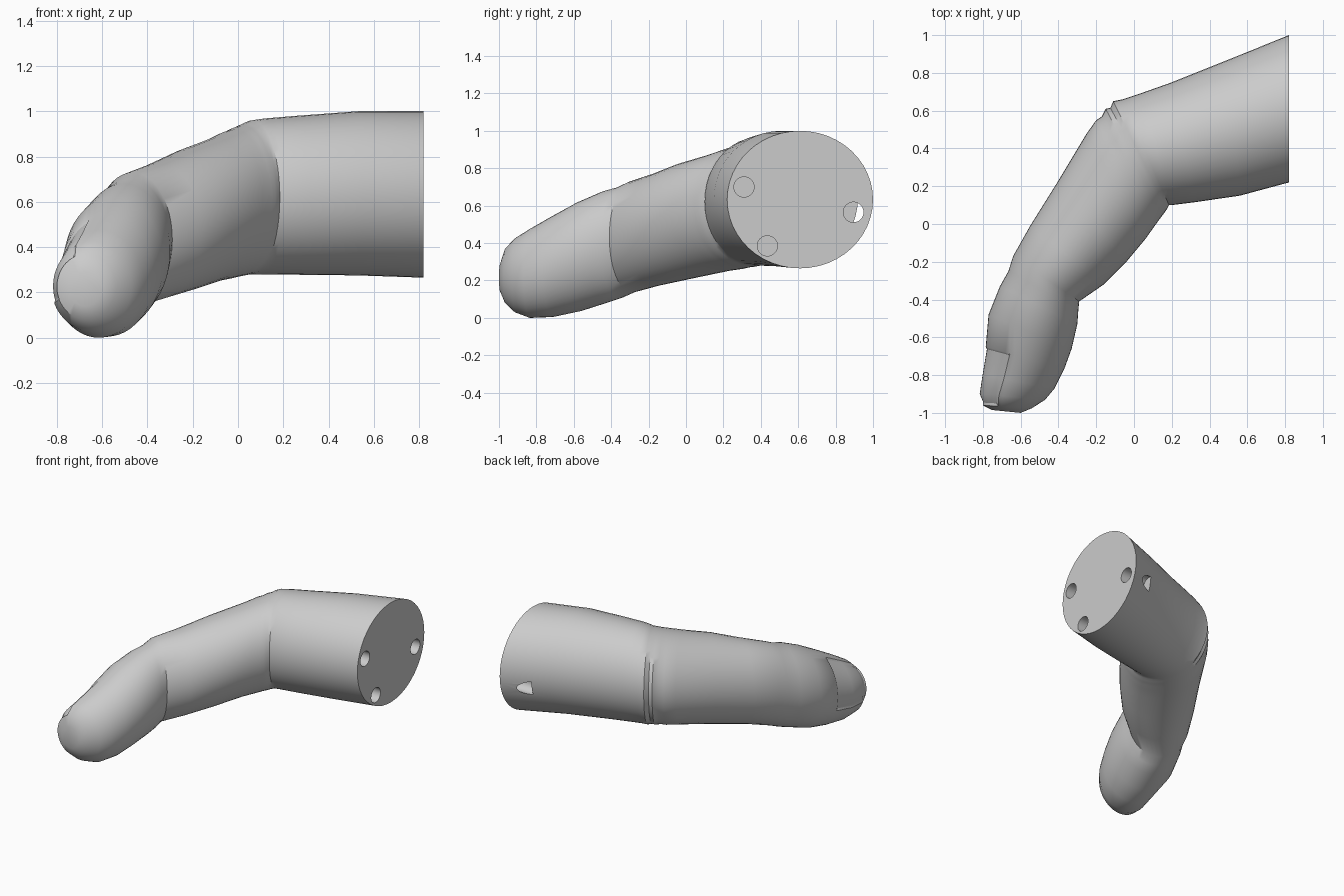
import bpy
import bmesh
from math import cos, sin, tau, radians
from mathutils import Vector, Matrix

SIDES = 48

# Remove the default object
default = bpy.data.objects.get("Cube")
if default:
    bpy.data.objects.remove(default, do_unlink=True)

# One plain material
grey = bpy.data.materials.new("plain grey")
grey.use_nodes = True
colour = (0.6, 0.6, 0.6, 1)
grey.diffuse_color = colour
grey.node_tree.nodes["Principled BSDF"].inputs["Base Color"].default_value = colour

# Cross-sections: outer point (x, y), inner point (x, y), lowest z, highest z
BASE_SEGMENT = [
    (.82, 1, .82, .22, .265, 1),
    (.5, .87, .56, .15, .275, 1),
    (.2, .75, .32, .115, .278, .98),
    (.03, .69, .2, .1, .28, .968),
]
KNUCKLE = [
    (-.06, .66, .185, .1, .28, .96),
    (-.11, .65, .175, .08, .277, .945),
    (-.125, .615, .165, .065, .274, .937),
    (-.15, .61, .15, .045, .27, .93),
    (-.17, .57, .135, .025, .267, .92),
    (-.2, .55, .11, -.01, .26, .91),
]
MIDDLE_SEGMENT = [
    (-.25, .48, .06, -.08, .25, .885),
    (-.4, .23, -.04, -.2, .21, .835),
    (-.55, -.01, -.16, -.32, .17, .77),
    (-.64, -.17, -.29, -.41, .135, .73),
]
TIP_SEGMENT = [
    (-.665, -.25, -.295, -.46, .105, .7),
    (-.71, -.33, -.3, -.53, .08, .68),
    (-.77, -.48, -.33, -.66, .035, .62),
    (-.785, -.65, -.37, -.77, .005, .545),
    (-.81, -.8, -.42, -.87, 0, .475),
    (-.825, -.9, -.47, -.93, .03, .425),
    (-.8, -.96, -.54, -.975, .08, .37),
    (-.75, -.985, -.6, -1, .14, .29),
]


def add_ring(bm, section):
    """Elliptical ring standing upright between the outer and inner points."""
    ox, oy, ix, iy, low, high = section
    outer, inner = Vector((ox, oy, 0)), Vector((ix, iy, 0))
    centre = (outer + inner) / 2 + Vector((0, 0, (low + high) / 2))
    side = (outer - inner) / 2
    up = Vector((0, 0, (high - low) / 2))
    angles = [tau * i / SIDES for i in range(SIDES)]
    return [bm.verts.new(centre + side * cos(a) + up * sin(a)) for a in angles]


def build_finger():
    bm = bmesh.new()
    sections = BASE_SEGMENT + KNUCKLE + MIDDLE_SEGMENT + TIP_SEGMENT
    rings = [add_ring(bm, section) for section in sections]
    nail_faces = []
    for row, (first, second) in enumerate(zip(rings, rings[1:])):
        for i in range(SIDES):
            j = (i + 1) % SIDES
            face = bm.faces.new((first[i], first[j], second[j], second[i]))
            # The nail covers the outer upper side of the last rows
            turn = (i + 0.5) / SIDES
            turn = turn - 1 if turn > 0.5 else turn
            on_nail_row = len(rings) - 5 <= row <= len(rings) - 3
            if on_nail_row and radians(-20) < turn * tau < radians(68):
                nail_faces.append(face)
    bm.faces.new(rings[0])
    bm.faces.new(rings[-1])
    bmesh.ops.recalc_face_normals(bm, faces=bm.faces)

    # Nail: a shallow sunk panel with a narrow rim
    bmesh.ops.inset_region(bm, faces=nail_faces, thickness=0.012,
                           depth=-0.008, use_even_offset=True)

    mesh = bpy.data.meshes.new("finger")
    bm.to_mesh(mesh)
    bm.free()
    mesh.materials.append(grey)
    obj = bpy.data.objects.new("finger", mesh)
    bpy.context.collection.objects.link(obj)
    return obj


def build_hole_cutter(holes, radius, depth):
    """Pegs along x that drill the mounting holes in the cut end."""
    bm = bmesh.new()
    for y, z in holes:
        place = Matrix.Translation((0.82, y, z)) @ Matrix.Rotation(tau / 4, 4, "Y")
        bmesh.ops.create_cone(bm, cap_ends=True, segments=32, radius1=radius,
                              radius2=radius, depth=2 * depth, matrix=place)
    mesh = bpy.data.meshes.new("hole_cutter")
    bm.to_mesh(mesh)
    bm.free()
    mesh.materials.append(grey)
    obj = bpy.data.objects.new("hole_cutter", mesh)
    obj.hide_render = True
    bpy.context.collection.objects.link(obj)
    return obj


finger = build_finger()
cutter = build_hole_cutter([(.31, .7), (.435, .385), (.895, .565)], 0.054, 0.2)

# Drill the holes, then drop the cutter
drill = finger.modifiers.new("drill holes", "BOOLEAN")
drill.operation = "DIFFERENCE"
drill.solver = "EXACT"
drill.object = cutter
bpy.ops.object.select_all(action="DESELECT")
finger.select_set(True)
bpy.context.view_layer.objects.active = finger
bpy.ops.object.modifier_apply(modifier=drill.name)
bpy.data.objects.remove(cutter, do_unlink=True)

# Smooth skin with sharp cut end and joint creases
bpy.ops.object.shade_smooth_by_angle(angle=radians(32))
